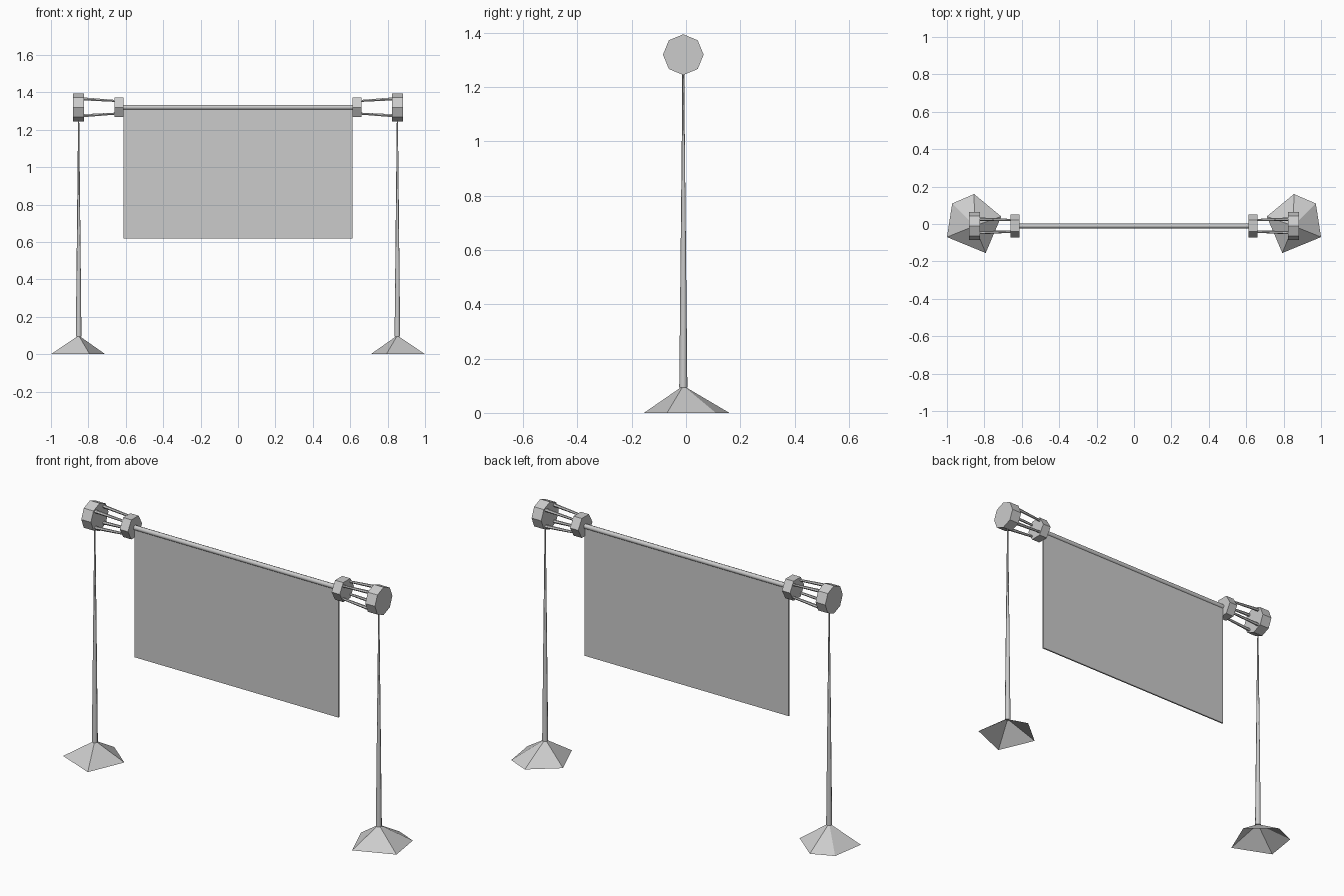
import bpy
import bmesh
from math import pi
from mathutils import Vector

cube = bpy.data.objects.get("Cube")
if cube:
    bpy.data.objects.remove(cube, do_unlink=True)

grey = bpy.data.materials.new("light grey")
grey.use_nodes = True
colour = (0.6, 0.6, 0.6, 1)
grey.diffuse_color = colour
grey.node_tree.nodes["Principled BSDF"].inputs["Base Color"].default_value = colour

Y, AXIS_Z = -0.01, 1.32      # depth of the frame and height of the roller
POLE_X, BASE_TOP = 0.852, 0.1


def finish(obj, name):
    obj.name = name
    obj.data.name = name
    obj.data.materials.append(grey)
    return obj


def rod(name, start, end, r1, r2, sides, turn=0.0, smooth=False):
    """Tapered prism running from start to end."""
    start, end = Vector(start), Vector(end)
    axis = end - start
    bpy.ops.mesh.primitive_cone_add(vertices=sides, radius1=r1, radius2=r2,
                                    depth=axis.length, location=(start + end) / 2)
    obj = bpy.context.object
    spin = Vector((0, 0, 1)).rotation_difference(axis).to_matrix()
    for v in obj.data.vertices:
        v.co.rotate(spin)
    if turn:
        obj.rotation_euler.x = turn
    if smooth:
        bpy.ops.object.shade_smooth_by_angle(angle=pi / 3)
    return finish(obj, name)


def foot(name, side):
    """Irregular five-sided pyramid, open underneath."""
    outline = [(0.855, 0.16), (0.972, 0.11), (1.0, -0.07), (0.793, -0.155), (0.71, 0.04)]
    bm = bmesh.new()
    apex = bm.verts.new((side * POLE_X, Y, BASE_TOP))
    ring = [bm.verts.new((side * x, y, 0)) for x, y in outline]
    for a, b in zip(ring, ring[1:] + ring[:1]):
        bm.faces.new((a, b, apex) if side < 0 else (b, a, apex))
    mesh = bpy.data.meshes.new(name)
    bm.to_mesh(mesh)
    bm.free()
    obj = bpy.data.objects.new(name, mesh)
    bpy.context.collection.objects.link(obj)
    finish(obj, name)


for side, label in ((1, "left"), (-1, "right")):
    # Stand
    foot(label + "_foot", side)
    rod(label + "_pole", (side * POLE_X, Y, BASE_TOP - 0.006),
        (side * POLE_X, Y, 1.26), 0.015, 0.003, 8, smooth=True)

    # End drums
    rod(label + "_outer_drum", (side * 0.823, Y, AXIS_Z),
        (side * 0.881, Y, AXIS_Z), 0.075, 0.075, 8)
    rod(label + "_inner_drum", (side * 0.611, Y, AXIS_Z),
        (side * 0.66, Y, AXIS_Z), 0.061, 0.061, 6)

    # Four tapered struts joining the drums
    for dy in (-1, 1):
        for dz in (-1, 1):
            rod(label + "_strut",
                (side * 0.655, Y + dy * 0.031, AXIS_Z + dz * 0.034),
                (side * 0.83, Y + dy * 0.036, AXIS_Z + dz * 0.045), 0.006, 0.009, 6)

# Roller bar
rod("roller_bar", (-0.615, Y, AXIS_Z), (0.615, Y, AXIS_Z), 0.013, 0.013, 8, smooth=True)

# Hanging sheet
bpy.ops.mesh.primitive_cube_add(size=1, location=(0, Y, 0.967))
sheet = finish(bpy.context.object, "hanging_sheet")
for v in sheet.data.vertices:
    v.co *= Vector((1.224, 0.008, 0.698))
